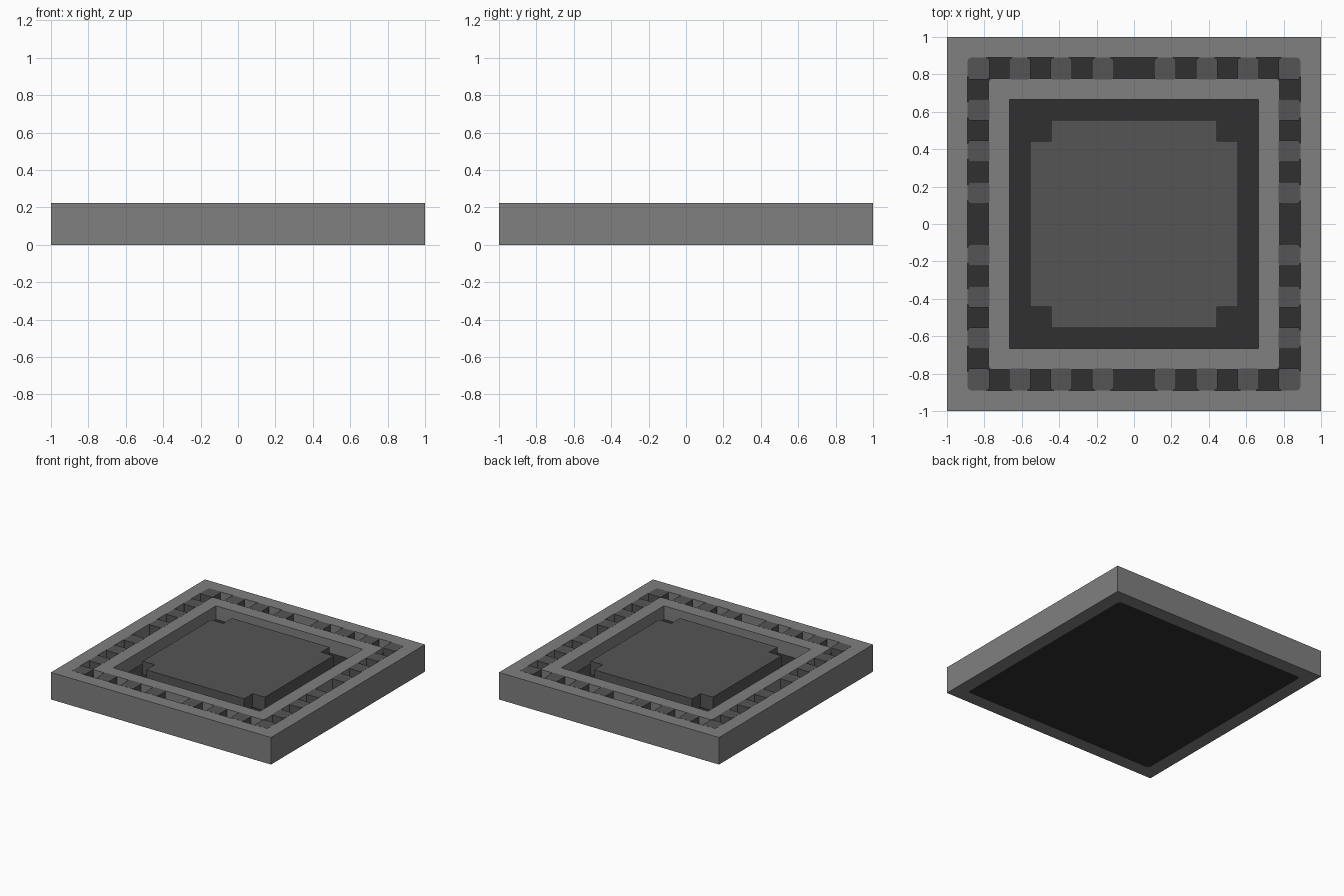
import bpy, bmesh, math

cube = bpy.data.objects.get("Cube")
if cube:
    bpy.data.objects.remove(cube, do_unlink=True)

U = 1 / 9          # grid unit
H = 2 * U          # full height
FLOOR = U          # top of the base slab


def material(name, value):
    m = bpy.data.materials.new(name)
    m.use_nodes = True
    col = (value, value, value, 1)
    m.diffuse_color = col
    m.node_tree.nodes["Principled BSDF"].inputs["Base Color"].default_value = col
    return m


LIGHT = material("light_grey", 0.215)
MID = material("mid_grey", 0.09)
DARK = material("dark_grey", 0.029)


def rounded_square(half, radius, steps=4):
    """Points of a square with rounded corners, counter-clockwise."""
    pts = []
    for c in range(4):
        a0 = c * math.pi / 2
        sx, sy = ((1, 1), (-1, 1), (-1, -1), (1, -1))[c]
        for i in range(steps + 1):
            a = a0 + i / steps * math.pi / 2
            pts.append((sx * (half - radius) + radius * math.cos(a),
                        sy * (half - radius) + radius * math.sin(a)))
    return pts


def finish(name, bm, mat):
    bmesh.ops.remove_doubles(bm, verts=bm.verts, dist=1e-5)
    bmesh.ops.recalc_face_normals(bm, faces=bm.faces)
    me = bpy.data.meshes.new(name)
    bm.to_mesh(me)
    bm.free()
    me.materials.append(mat)
    ob = bpy.data.objects.new(name, me)
    bpy.context.collection.objects.link(ob)
    return ob


def prism(name, pts, z0, z1, mat):
    """Solid outline extruded from z0 to z1."""
    bm = bmesh.new()
    lo = [bm.verts.new((x, y, z0)) for x, y in pts]
    hi = [bm.verts.new((x, y, z1)) for x, y in pts]
    n = len(pts)
    bm.faces.new(lo[::-1])
    bm.faces.new(hi)
    for i in range(n):
        j = (i + 1) % n
        bm.faces.new((lo[i], lo[j], hi[j], hi[i]))
    return finish(name, bm, mat)


def square_ring(name, outer, inner, r_out, r_in, z0, z1, mat):
    """Square frame with rounded outer and inner corners."""
    bm = bmesh.new()
    po, pi = rounded_square(outer, r_out), rounded_square(inner, r_in)
    loops = [[bm.verts.new((x, y, z)) for x, y in p]
             for p, z in ((po, z0), (po, z1), (pi, z1), (pi, z0))]
    n = len(po)
    for k in range(4):
        a, b = loops[k], loops[(k + 1) % 4]
        for i in range(n):
            j = (i + 1) % n
            bm.faces.new((a[i], a[j], b[j], b[i]))
    return finish(name, bm, mat)


# Outer frame, dark base filling it, and the inner rim
square_ring("outer_frame", 1, 8 * U, 0, 0.025, 0, H, LIGHT)
prism("base_slab", rounded_square(8 * U, 0.025), 0, FLOOR, DARK)
square_ring("inner_rim", 7 * U, 6 * U, 0.02, 0, FLOOR, H, LIGHT)

# Centre plate with notched corners
a, b = 5 * U, 4 * U
quarter = [(a, b), (b, b), (b, a)]
outline = []
for k in range(4):
    c, s = round(math.cos(k * math.pi / 2)), round(math.sin(k * math.pi / 2))
    outline += [(x * c - y * s, x * s + y * c) for x, y in quarter]
prism("centre_plate", outline, FLOOR, H, MID)

# Rounded blocks spaced round the channel, slightly overlapping the rim
HALF = 0.0585
edge = 8 * U - HALF
block = rounded_square(HALF, 0.018)
slots = [s * (k + 0.5) * U for k in (1, 3, 5) for s in (-1, 1)]
places = [(sx * edge, sy * edge) for sx in (-1, 1) for sy in (-1, 1)]
for t in slots:
    for s in (-1, 1):
        places += [(t, s * edge), (s * edge, t)]
for i, (cx, cy) in enumerate(places):
    prism(f"channel_block_{i + 1}", [(cx + x, cy + y) for x, y in block],
          FLOOR, H + 0.0008, MID)
